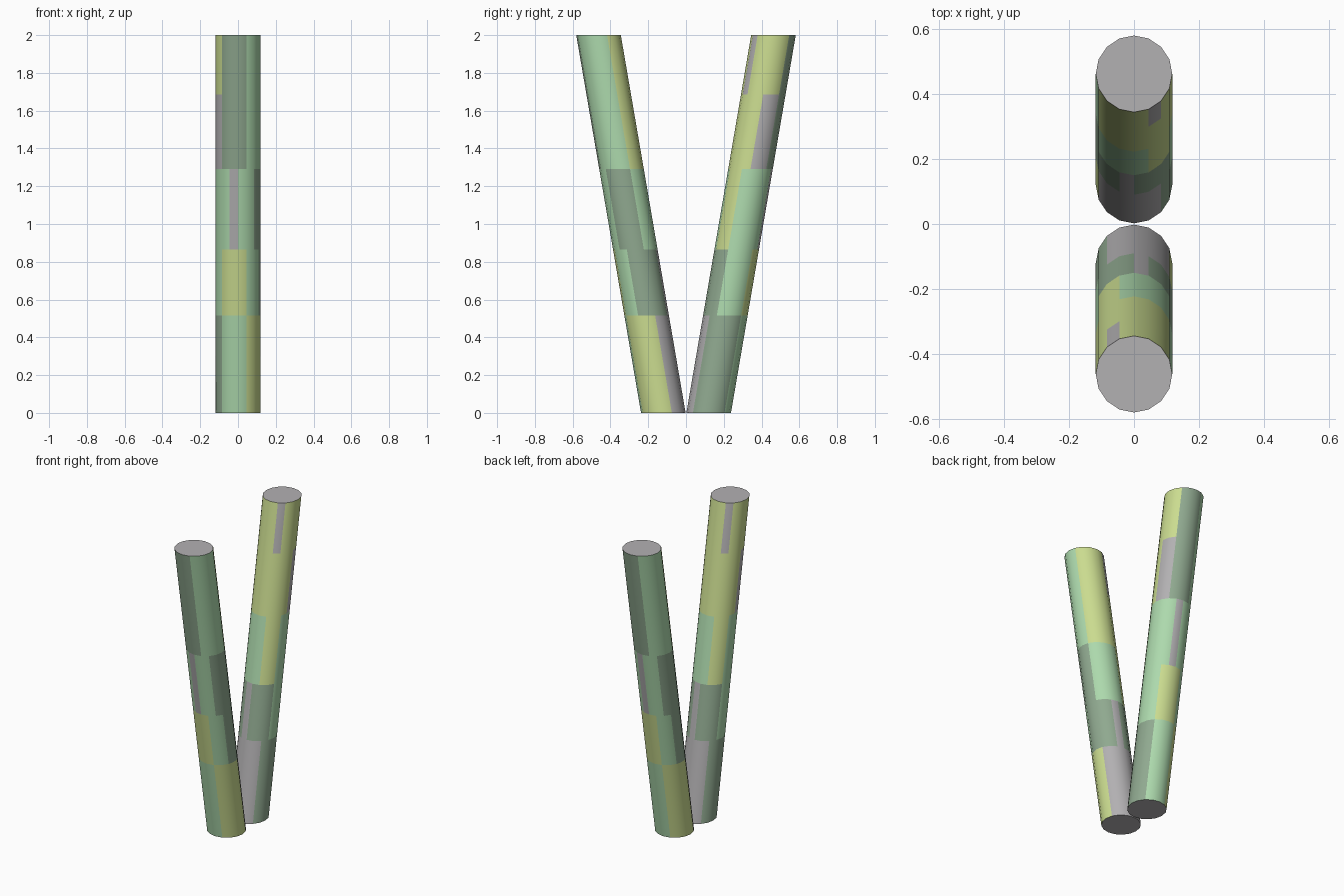
import bpy, bmesh
from math import cos, sin, pi

if "Cube" in bpy.data.objects:
    bpy.data.objects.remove(bpy.data.objects["Cube"])

SIDES, R = 16, 0.118
Y_BOTTOM, Y_TOP, HEIGHT = -0.12, -0.463, 2.0
LEVELS = [0, 0.515, 0.865, 1.29, 1.685, 2.0]
# Patch colours around each band: G grey, L light green, Y yellow green, D dark green
BANDS = ["YGGGGGDDDDLLLYYY",
         "DDDGDDDLLLYYYLLD",
         "DLLLLYYLLLLGLLDD",
         "LYYYYYYYGGDDDLLL",
         "LYYYYGYYYYDDDLLL"]
COLOURS = {"G": ("grey", (0.45, 0.44, 0.45, 1)),
           "L": ("light_green", (0.42, 0.70, 0.42, 1)),
           "Y": ("yellow_green", (0.60, 0.72, 0.28, 1)),
           "D": ("dark_green", (0.28, 0.40, 0.28, 1))}
KEYS = list(COLOURS)


def ring(bm, z):
    """Horizontal circle on the leaning axis."""
    y = Y_BOTTOM + (Y_TOP - Y_BOTTOM) * z / HEIGHT
    return [bm.verts.new((R * cos(2 * pi * i / SIDES), y + R * sin(2 * pi * i / SIDES), z))
            for i in range(SIDES)]


# Leaning pole with coloured patches and flat ends
bm = bmesh.new()
rings = [ring(bm, z) for z in LEVELS]
for low, high, band in zip(rings, rings[1:], BANDS):
    for i, key in enumerate(band):
        j = (i + 1) % SIDES
        face = bm.faces.new((low[i], low[j], high[j], high[i]))
        face.material_index = KEYS.index(key)
        face.smooth = True
caps = [bm.faces.new(rings[0][::-1]), bm.faces.new(rings[-1])]
for cap in caps:
    for edge in cap.edges:
        edge.smooth = False

mesh = bpy.data.meshes.new("leaning_pole")
bm.to_mesh(mesh)
bm.free()
for name, colour in COLOURS.values():
    mat = bpy.data.materials.new(name)
    mat.diffuse_color = colour
    mat.use_nodes = True
    mat.node_tree.nodes["Principled BSDF"].inputs["Base Color"].default_value = mat.diffuse_color
    mesh.materials.append(mat)

# The back pole is the front pole turned half a circle
for name, turn in (("front_pole", 0), ("back_pole", pi)):
    pole = bpy.data.objects.new(name, mesh)
    pole.rotation_euler.z = turn
    bpy.context.collection.objects.link(pole)
